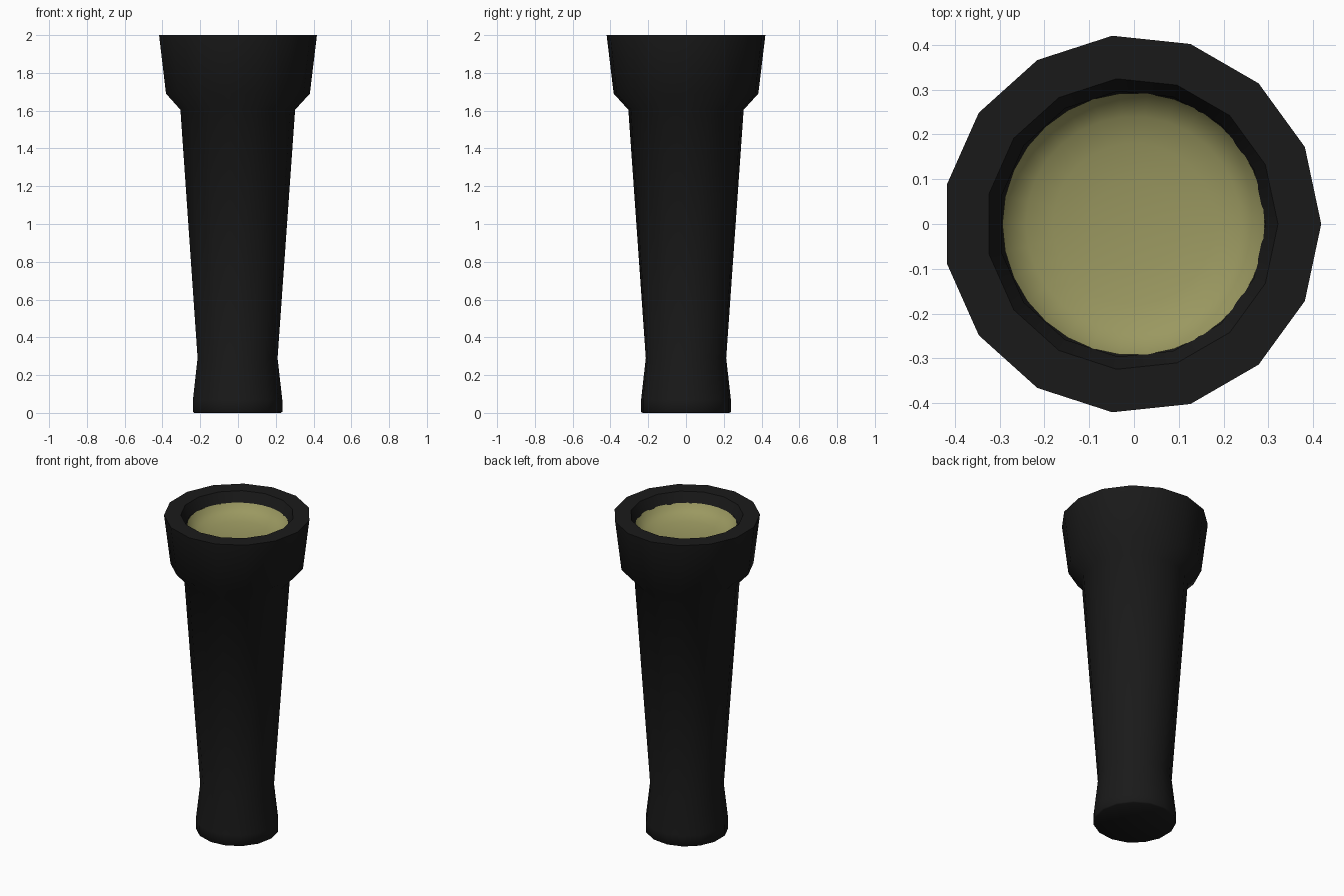
import bpy, bmesh, math

if "Cube" in bpy.data.objects:
    bpy.data.objects.remove(bpy.data.objects["Cube"])

OFFSET_X = -0.0046  # recentres the odd-sided body on its bounding box


def material(name, rgb):
    m = bpy.data.materials.new(name)
    m.diffuse_color = (*rgb, 1.0)
    m.use_nodes = True
    m.node_tree.nodes["Principled BSDF"].inputs["Base Color"].default_value = m.diffuse_color
    return m


def lathe(name, profile, sides, mat, angle, cx=0.0):
    """Revolve (radius, z) points about z; radius 0 makes a pole."""
    bm = bmesh.new()
    rings = []
    for r, z in profile:
        if r == 0:
            rings.append([bm.verts.new((cx, 0, z))] * sides)
        else:
            rings.append([bm.verts.new((cx + r * math.cos(math.tau * i / sides),
                                        r * math.sin(math.tau * i / sides), z))
                          for i in range(sides)])
    for a, b in zip(rings, rings[1:]):
        for i in range(sides):
            j = (i + 1) % sides
            bm.faces.new(list(dict.fromkeys((a[i], a[j], b[j], b[i]))))
    mesh = bpy.data.meshes.new(name)
    bm.to_mesh(mesh)
    bm.free()
    mesh.materials.append(mat)
    ob = bpy.data.objects.new(name, mesh)
    bpy.context.collection.objects.link(ob)
    bpy.ops.object.select_all(action='DESELECT')
    ob.select_set(True)
    bpy.context.view_layer.objects.active = ob
    bpy.ops.object.shade_smooth_by_angle(angle=math.radians(angle))
    return ob


black = material("matte black", (0.0102, 0.0102, 0.0102))
yellow = material("dull yellow", (0.325, 0.315, 0.118))

# Tail, tapered grip, flared head, flat rim and inner wall
lathe("torch_body",
      [(0, 0), (0.232, 0), (0.239, 0.006), (0.239, 0.07), (0.214, 0.29),
       (0.307, 1.605), (0.385, 1.69), (0.4225, 2.0), (0.326, 2.0), (0.298, 1.935)],
      15, black, 60, OFFSET_X)

# Dished lens, steep at its edge and nearly flat in the middle
lathe("lens",
      [(0.293, 1.94), (0.275, 1.912), (0.24, 1.888), (0.18, 1.872), (0.1, 1.862), (0, 1.858)],
      30, yellow, 50, -0.001)
